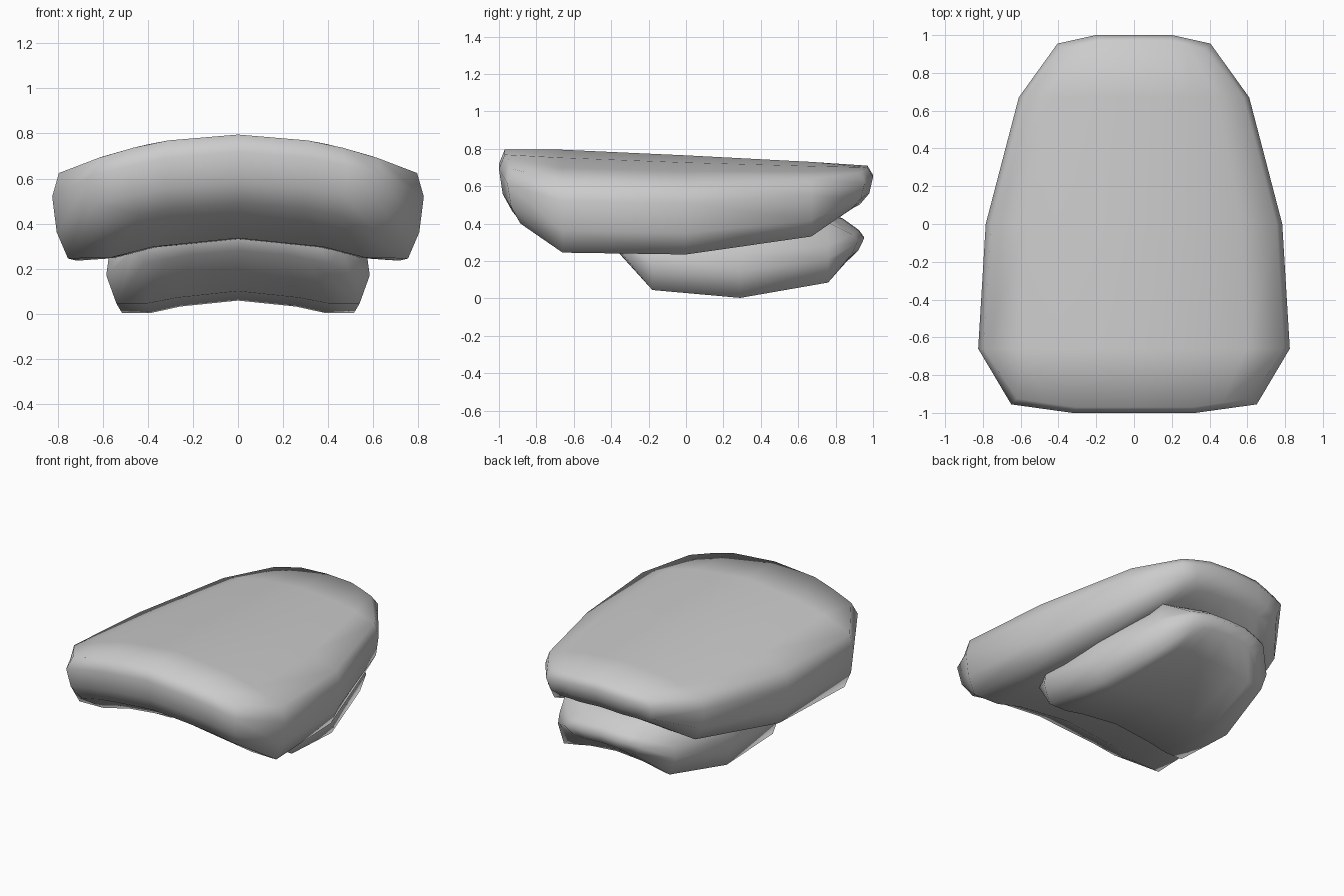
import bpy
import bmesh

cube = bpy.data.objects.get("Cube")
if cube:
    bpy.data.objects.remove(cube, do_unlink=True)

grey = bpy.data.materials.new("plain_grey")
grey.use_nodes = True
colour = (0.6, 0.6, 0.6, 1)
grey.diffuse_color = colour
grey.node_tree.nodes["Principled BSDF"].inputs["Base Color"].default_value = colour

COLUMNS = [-1, -0.75, -0.5, 0, 0.5, 0.75, 1]


def plate(name, rows, levels, bend, cap, corner, back_slope=0):
    """Arched slab. rows: (y, half width, top z, bottom z); levels: (depth, inset)."""
    bm = bmesh.new()
    grid = {}
    last_row, last_col, last_level = len(rows) - 1, len(COLUMNS) - 1, len(levels) - 1
    for k, (depth, inset) in enumerate(levels):
        for j, (y, half, top, bottom) in enumerate(rows):
            end = -1 if j == 0 else 1 if j == last_row else 0
            for i, f in enumerate(COLUMNS):
                # keep only the outer shell of the lattice
                if not (k in (0, last_level) or end or i in (0, last_col)):
                    continue
                x = f * (half - inset)
                z_top = top - 0.27 * x * x
                z_low = bottom - min(bend * x * x, cap)
                yy = y - end * (inset + corner * max(0, abs(f) - 0.5) * 2)
                if end == 1:
                    yy -= back_slope * (1 - depth) ** 2
                grid[i, j, k] = bm.verts.new((x, yy, z_top + (z_low - z_top) * depth))

    def quad(*keys):
        bm.faces.new([grid[key] for key in keys])

    for k in (0, last_level):
        for j in range(last_row):
            for i in range(last_col):
                quad((i, j, k), (i + 1, j, k), (i + 1, j + 1, k), (i, j + 1, k))
    for k in range(last_level):
        for j in (0, last_row):
            for i in range(last_col):
                quad((i, j, k), (i + 1, j, k), (i + 1, j, k + 1), (i, j, k + 1))
        for i in (0, last_col):
            for j in range(last_row):
                quad((i, j, k), (i, j + 1, k), (i, j + 1, k + 1), (i, j, k + 1))
    bmesh.ops.recalc_face_normals(bm, faces=bm.faces)
    for face in bm.faces:
        face.smooth = True
    mesh = bpy.data.meshes.new(name)
    bm.to_mesh(mesh)
    bm.free()
    mesh.materials.append(grey)
    obj = bpy.data.objects.new(name, mesh)
    bpy.context.collection.objects.link(obj)
    return obj


# Large arched plate on top, tapering to the back
plate("upper_plate",
      [(-1.0, 0.65, 0.795, 0.49), (-0.66, 0.825, 0.795, 0.335), (0, 0.785, 0.765, 0.325),
       (0.67, 0.61, 0.73, 0.41), (1.0, 0.405, 0.71, 0.51)],
      [(0, 0.03), (0.25, 0), (0.69, 0.02), (1, 0.07)],
      bend=0.27, cap=0.09, corner=0.045)

# Smaller plate tucked beneath it towards the back
plate("lower_plate",
      [(-0.42, 0.46, 0.45, 0.28), (-0.18, 0.585, 0.45, 0.1), (0.29, 0.56, 0.45, 0.058),
       (0.76, 0.45, 0.45, 0.14), (0.965, 0.29, 0.43, 0.26)],
      [(0, 0.05), (0.37, 0.01), (0.6, 0), (1, 0.045)],
      bend=0.4, cap=0.055, corner=0.035, back_slope=0.08)
